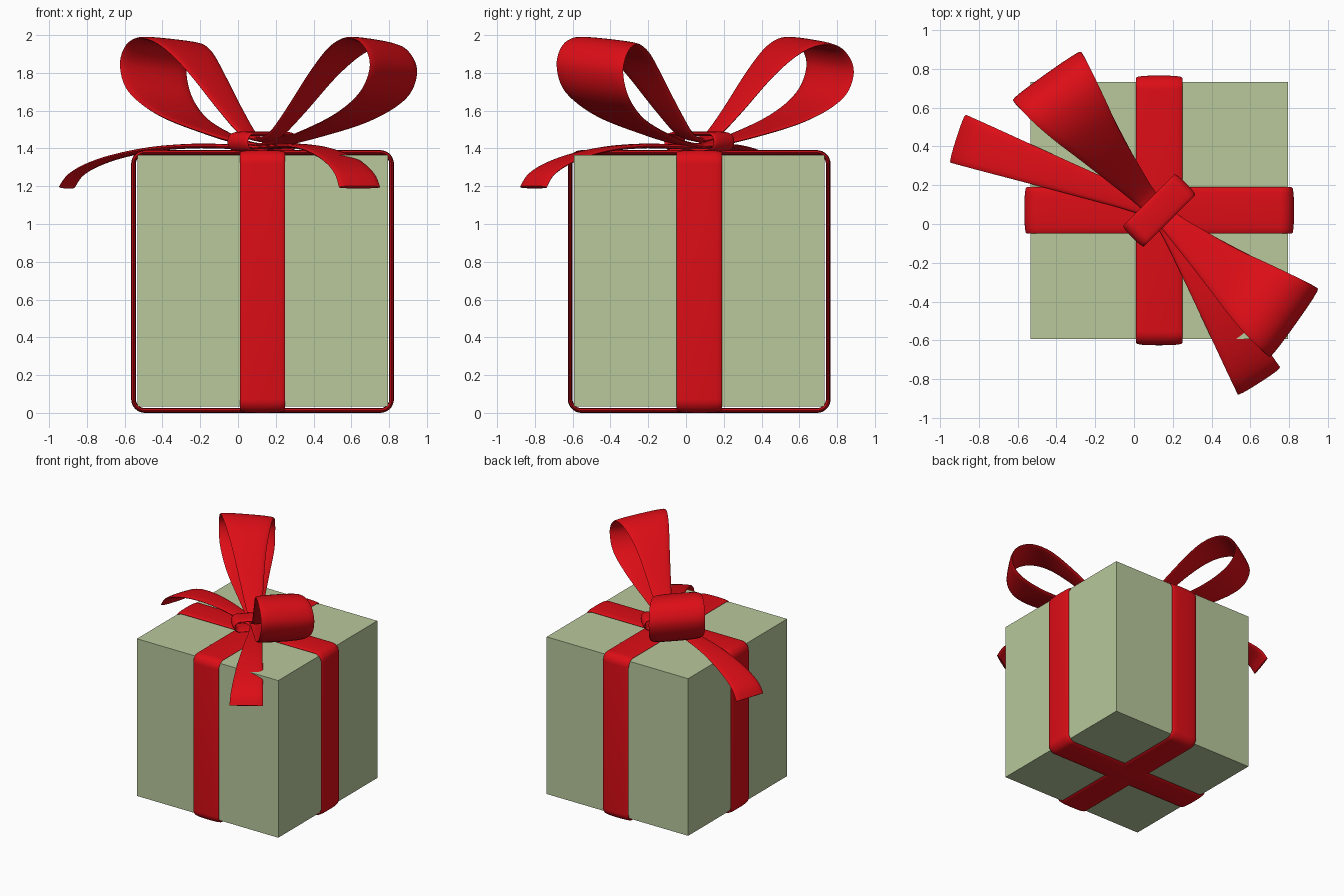
import bpy, bmesh, math
from mathutils import Vector

if "Cube" in bpy.data.objects:
    bpy.data.objects.remove(bpy.data.objects["Cube"])

CX, CY = 0.13, 0.07          # centre of the box in plan
CENTRE = Vector((CX, CY, 0))
UP = Vector((0, 0, 1))


def material(name, color):
    m = bpy.data.materials.new(name)
    m.diffuse_color = color
    m.use_nodes = True
    m.node_tree.nodes["Principled BSDF"].inputs["Base Color"].default_value = m.diffuse_color
    return m


RED = material("red_ribbon", (0.72, 0.004, 0.008, 1))
GREEN = material("green_paper", (0.48, 0.58, 0.33, 1))


def smooth(keys, steps=6):
    """Catmull-Rom curve through tuples of any length."""
    out = []
    n = len(keys)
    for i in range(n - 1):
        p0, p1, p2, p3 = (keys[min(max(i + k, 0), n - 1)] for k in (-1, 0, 1, 2))
        for s in range(steps):
            t = s / steps
            out.append(tuple(
                0.5 * (2 * b + (c - a) * t + (2 * a - 5 * b + 4 * c - d) * t ** 2
                       + (3 * b - a - 3 * c + d) * t ** 3)
                for a, b, c, d in zip(p0, p1, p2, p3)))
    return out + [keys[-1]]


def ribbon(name, points, across, halves, thick=0.0125, closed=False):
    """Sweep a flattened oval section along points, its width along across."""
    bm = bmesh.new()
    n, m = len(points), 16
    rings = []
    for i, p in enumerate(points):
        if closed:
            t = points[(i + 1) % n] - points[i - 1]
        else:
            t = points[min(i + 1, n - 1)] - points[max(i - 1, 0)]
        normal = across.cross(t).normalized()
        ring = []
        for k in range(m):
            a = math.tau * k / m
            c, s = math.cos(a), math.sin(a)
            x = math.copysign(abs(c) ** 0.8, c) * halves[i]
            y = math.copysign(abs(s) ** 0.8, s) * thick
            ring.append(bm.verts.new(p + across * x + normal * y))
        rings.append(ring)
    for i in range(n if closed else n - 1):
        a, b = rings[i], rings[(i + 1) % n]
        for k in range(m):
            j = (k + 1) % m
            bm.faces.new((a[k], a[j], b[j], b[k]))
    if not closed:
        bm.faces.new(rings[0])
        bm.faces.new(rings[-1])
    bmesh.ops.recalc_face_normals(bm, faces=bm.faces)
    me = bpy.data.meshes.new(name)
    bm.to_mesh(me)
    bm.free()
    ob = bpy.data.objects.new(name, me)
    bpy.context.collection.objects.link(ob)
    me.materials.append(RED)
    bpy.context.view_layer.objects.active = ob
    ob.select_set(True)
    bpy.ops.object.shade_smooth_by_angle(angle=math.radians(50))
    ob.select_set(False)
    return ob


def rounded_loop(half_x, half_z, r, mid_z, along, steps=8):
    """Closed rounded rectangle standing in the plane of along and z."""
    pts = []
    for q, (sx, sz) in enumerate(((1, 1), (-1, 1), (-1, -1), (1, -1))):
        for k in range(steps + 1):
            a = math.pi / 2 * (q + k / steps)
            u = sx * (half_x - r) + r * math.cos(a)
            z = sz * (half_z - r) + r * math.sin(a)
            pts.append(CENTRE + along * u + UP * (mid_z + z))
    return pts


# Box
bpy.ops.mesh.primitive_cube_add(size=1, location=(CX, CY, 0.70))
box = bpy.context.object
box.name = "box"
box.scale = (1.326, 1.326, 1.332)
box.data.materials.append(GREEN)
box.select_set(False)

# Two straps wrapped round the box
for name, along in (("strap_side_to_side", Vector((1, 0, 0))),
                    ("strap_front_to_back", Vector((0, 1, 0)))):
    pts = rounded_loop(0.683, 0.683, 0.06, 0.6955, along)
    ribbon(name, pts, along.cross(UP), [0.12] * len(pts), closed=True)

# Knot band, set diagonally
diag = Vector((1, 1, 0)).normalized()
pts = rounded_loop(0.185, 0.042, 0.041, 1.435, diag)
ribbon("knot", pts, diag.cross(UP), [0.076] * len(pts), 0.012, closed=True)

# Bow loops: distance out, height, sideways drift, half width
LOOP = smooth([
    (0.00, 1.445, 0.00, 0.055), (0.10, 1.475, -0.02, 0.06),
    (0.24, 1.60, -0.035, 0.085), (0.44, 1.80, -0.055, 0.125),
    (0.60, 1.925, -0.065, 0.165), (0.74, 1.968, -0.07, 0.195),
    (0.85, 1.93, -0.07, 0.212), (0.90, 1.82, -0.07, 0.217),
    (0.83, 1.68, -0.07, 0.21), (0.62, 1.56, -0.065, 0.165),
    (0.30, 1.465, -0.04, 0.095), (0.10, 1.425, -0.02, 0.06),
    (0.00, 1.415, 0.00, 0.055)])
out, side = Vector((0.815, -0.58, 0)), Vector((0.58, 0.815, -0.09)).normalized()
for name, swap in (("bow_loop_right", False), ("bow_loop_left", True)):
    d, w = (Vector((v.y, v.x, v.z)) if swap else v for v in (out, side))
    pts = [CENTRE + d * u + Vector((w.x, w.y, 0)) * v + UP * z for u, z, v, h in LOOP]
    ribbon(name, pts, w, [k[3] for k in LOOP])

# Tails: distance out, height, half width
TAIL = smooth([
    (0.00, 1.405, 0.05), (0.18, 1.41, 0.055), (0.38, 1.413, 0.07),
    (0.60, 1.398, 0.088), (0.80, 1.362, 0.105), (0.95, 1.315, 0.118),
    (1.05, 1.26, 0.126), (1.10, 1.195, 0.13)])
for name, d, w, k in (
        ("tail_left", Vector((-0.942, 0.336, 0)), Vector((0.305, 0.952, 0)), 1.0),
        ("tail_right", Vector((0.505, -0.863, 0)), Vector((0.84, 0.54, 0)), 0.925)):
    pts = [CENTRE + d * (u * k) + UP * z for u, z, h in TAIL]
    ribbon(name, pts, w, [t[2] for t in TAIL])
